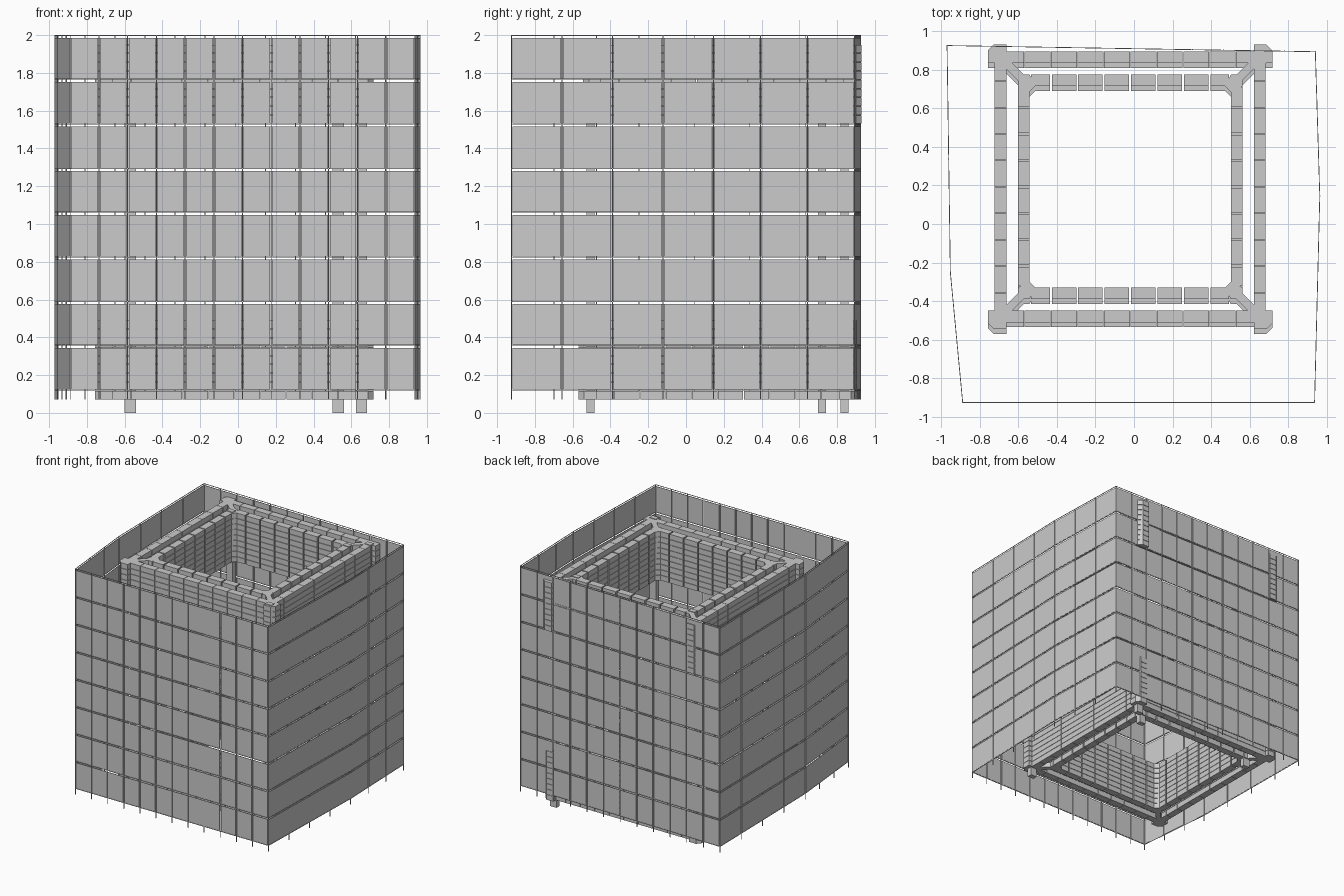
import bpy, bmesh, math
from mathutils import Matrix, Vector

if "Cube" in bpy.data.objects:
    bpy.data.objects.remove(bpy.data.objects["Cube"])


def finish(bm, name):
    bmesh.ops.recalc_face_normals(bm, faces=bm.faces)
    me = bpy.data.meshes.new(name)
    bm.to_mesh(me)
    bm.free()
    ob = bpy.data.objects.new(name, me)
    bpy.context.collection.objects.link(ob)
    return ob


def box(bm, centre, size, angle=0.0):
    m = (Matrix.Translation(centre) @ Matrix.Rotation(angle, 4, 'Z')
         @ Matrix.Diagonal((*size, 1.0)))
    bmesh.ops.create_cube(bm, size=1.0, matrix=m)


def prism(bm, points, z0, z1):
    lo = [bm.verts.new((x, y, z0)) for x, y in points]
    hi = [bm.verts.new((x, y, z1)) for x, y in points]
    bm.faces.new(lo[::-1])
    bm.faces.new(hi)
    n = len(points)
    for i in range(n):
        j = (i + 1) % n
        bm.faces.new((lo[i], lo[j], hi[j], hi[i]))


# Outer fence: (start point, number of panels up to the next point)
RUNS = [((-0.888, -0.925), 12), ((0.936, -0.925), 4), ((0.963, 0.145), 3),
        ((0.94, 0.893), 12), ((-0.969, 0.925), 4), ((-0.952, -0.25), 3)]
ROWS, TOP, PITCH = 8, 2.0, 0.2347
panels, posts, rails = bmesh.new(), bmesh.new(), bmesh.new()
for k, (start, count) in enumerate(RUNS):
    a, b = Vector(start), Vector(RUNS[(k + 1) % len(RUNS)][0])
    d = b - a
    ang, step = math.atan2(d.y, d.x), d.length / count
    for i in range(count):
        p = a + d * (i / count)
        box(posts, (p.x, p.y, 1.035), (0.005, 0.005, 1.93), ang)
        c = a + d * ((i + 0.5) / count)
        for r in range(ROWS):
            z = TOP - PITCH * (r + 1)
            box(panels, (c.x, c.y, z + 0.111), (step - 0.012, 0.004, 0.219), ang)
    mid = (a + b) / 2
    for r in range(ROWS + 1):
        box(rails, (mid.x, mid.y, TOP - 0.002 - PITCH * r), (d.length, 0.004, 0.004), ang)
finish(panels, "fence_panels")
finish(posts, "fence_posts")
finish(rails, "fence_rails")

# Double block walls, built in a low and a high section
CX, CY, THICK, BRICK = -0.02, 0.1925, 0.06, 0.137
OUTER, INNER = 0.672, 0.552
COURSES, COURSE = 9, 0.0467

# Half of the corner block outline, measured outward from the outer wall corner
HALF = [(0.065, 0.035), (0.065, -0.03), (0.0, -0.03), (-0.03, -0.06),
        (-0.09, -0.12), (-0.09, -0.15), (-0.15, -0.18)]
CORNER = HALF + [(y, x) for x, y in reversed(HALF)]


def wall_section(name, z0, dy):
    bricks, corners = bmesh.new(), bmesh.new()
    for c in range(COURSES):
        z = z0 + c * COURSE
        zc = z + COURSE / 2
        for half, n, gap in ((OUTER, 10, 0.003), (INNER, 8, 0.010)):
            for i in range(n):
                t = (i - (n - 1) / 2) * BRICK
                length = BRICK - gap
                # end blocks butt against the corner blocks
                if i in (0, n - 1):
                    length -= 0.03
                    t -= math.copysign(0.015, t)
                for s in (-1, 1):
                    box(bricks, (CX + t, CY + dy + s * half, zc),
                        (length, THICK, COURSE - 0.003))
                    box(bricks, (CX + s * half, CY + dy + t, zc),
                        (THICK, length, COURSE - 0.003))
        for sx in (-1, 1):
            for sy in (-1, 1):
                pts = [(CX + sx * (OUTER + u), CY + dy + sy * (OUTER + v))
                       for u, v in CORNER]
                prism(corners, pts, z + 0.0015, z + COURSE - 0.0015)
    finish(bricks, name + "_blocks")
    finish(corners, name + "_corner_blocks")


wall_section("lower_wall", 0.07, -0.025)
wall_section("upper_wall", 1.53, 0.0)

# Full-height support posts
legs = bmesh.new()
for x, y in ((-0.57, 0.72), (0.53, 0.72), (0.654, 0.838), (0.654, -0.506)):
    box(legs, (x, y, 0.977), (0.06, 0.042, 1.954))
finish(legs, "support_posts")
